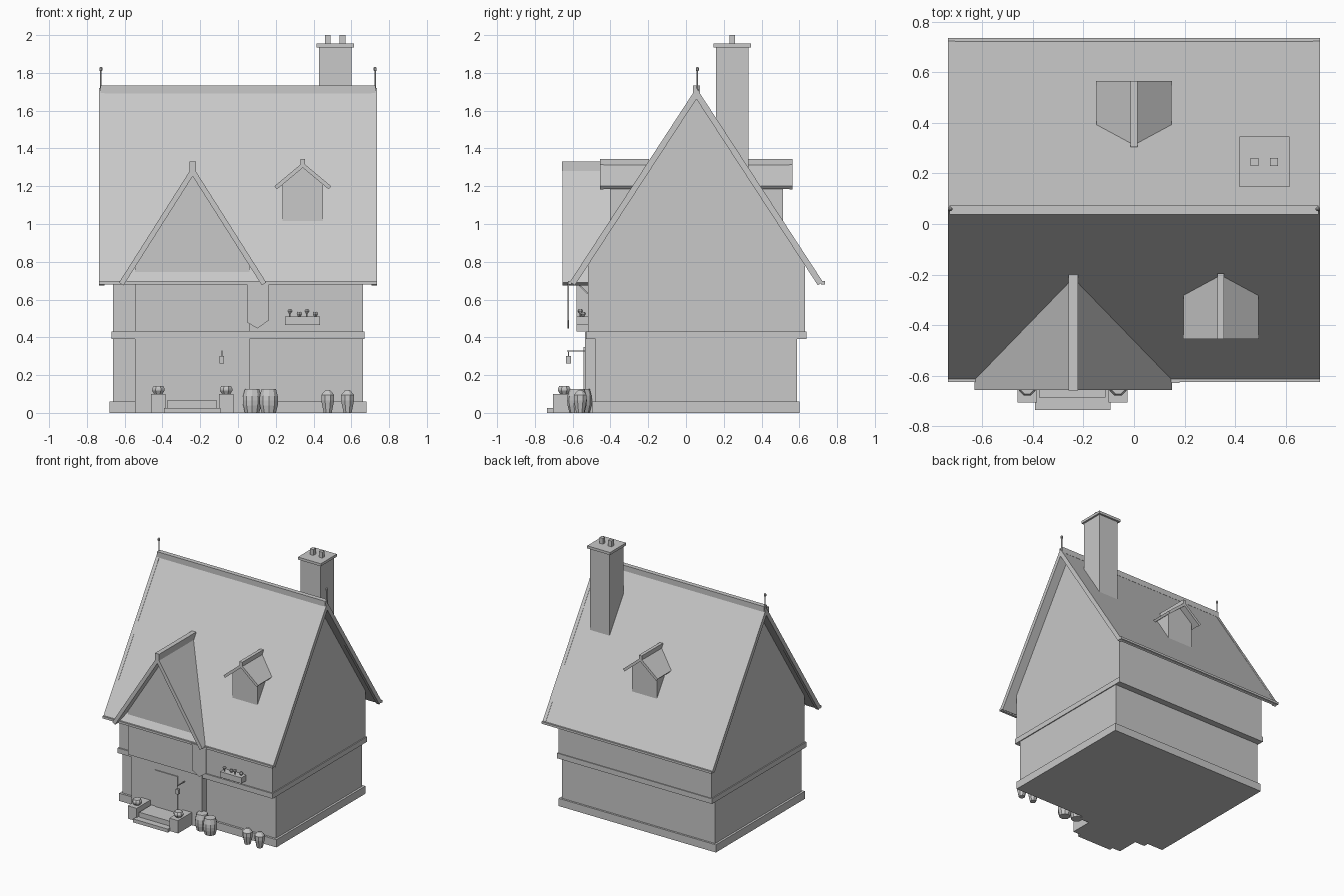
import bpy, bmesh, math
from mathutils import Vector, Matrix

if "Cube" in bpy.data.objects:
    bpy.data.objects.remove(bpy.data.objects["Cube"])

grey = bpy.data.materials.new("light_grey")
grey.diffuse_color = (0.58, 0.58, 0.58, 1)
grey.use_nodes = True
grey.node_tree.nodes["Principled BSDF"].inputs["Base Color"].default_value = grey.diffuse_color


def finish(name, bm):
    bmesh.ops.recalc_face_normals(bm, faces=bm.faces)
    me = bpy.data.meshes.new(name)
    bm.to_mesh(me)
    bm.free()
    me.materials.append(grey)
    ob = bpy.data.objects.new(name, me)
    bpy.context.collection.objects.link(ob)
    return ob


def box(name, x0, x1, y0, y1, z0, z1):
    bm = bmesh.new()
    size = Matrix.Diagonal((x1 - x0, y1 - y0, z1 - z0, 1))
    mid = Matrix.Translation(((x0 + x1) / 2, (y0 + y1) / 2, (z0 + z1) / 2))
    bmesh.ops.create_cube(bm, size=1, matrix=mid @ size)
    return finish(name, bm)


def prism(name, pts, axis, a, b):
    """Extrude a profile of (horizontal, z) points along x or y from a to b."""
    bm = bmesh.new()
    place = (lambda u, z: (a, u, z)) if axis == "x" else (lambda u, z: (u, a, z))
    face = bm.faces.new([bm.verts.new(place(u, z)) for u, z in pts])
    ext = bmesh.ops.extrude_face_region(bm, geom=[face])
    move = Vector((b - a, 0, 0)) if axis == "x" else Vector((0, b - a, 0))
    bmesh.ops.translate(bm, vec=move, verts=[v for v in ext["geom"] if isinstance(v, bmesh.types.BMVert)])
    return finish(name, bm)


def lathe(name, x, y, profile, sides=8):
    """Stack rings of (radius, z) into a closed turned shape."""
    bm = bmesh.new()
    rings = []
    for r, z in profile:
        rings.append([bm.verts.new((x + r * math.cos(math.tau * (i + .5) / sides),
                                    y + r * math.sin(math.tau * (i + .5) / sides), z))
                      for i in range(sides)])
    for lo, hi in zip(rings, rings[1:]):
        for i in range(sides):
            j = (i + 1) % sides
            bm.faces.new((lo[i], lo[j], hi[j], hi[i]))
    bm.faces.new(rings[0])
    bm.faces.new(rings[-1])
    return finish(name, bm)


def chevron(c, half, z_eave, z_top, t):
    """Pitched roof section with thickness t, cut square at the eaves."""
    rise = z_top - z_eave
    length = math.hypot(half, rise)
    nx, nz = rise / length * t, half / length * t
    drop = t * length / half
    return [(c - half, z_eave), (c, z_top), (c + half, z_eave),
            (c + half - nx, z_eave - nz), (c, z_top - drop), (c - half + nx, z_eave - nz)]


def gable(c, w0, w1, z_base, half, z_eave, z_top, drop):
    """Wall section that fits beneath a pitched roof."""
    def under(u):
        return z_top - drop - abs(u - c) * (z_top - z_eave) / half
    return [(w0, z_base), (w1, z_base), (w1, under(w1)), (c, z_top - drop), (w0, under(w0))]


# Main walls
RY = 0.055
box("foundation", -.68, .68, -.497, .602, 0, .06)
box("lower_wall", -.663, .663, -.48, .587, .05, .40)
box("floor_band", -.67, .67, -.53, .637, .39, .43)
prism("upper_wall", gable(RY, -.52, .63, .42, .668, .695, 1.715, .045), "x", -.662, .662)

# Main roof, with verge and eave trim
prism("main_roof", chevron(RY, .668, .695, 1.715, .026), "x", -.733, .733)
for s in (-1, 1):
    prism("verge_board", chevron(RY, .67, .693, 1.72, .032), "x", s * .708, s * .735)
    y = RY + s * .67
    box("eave_board", -.735, .735, y - .01, y + .01, .68, .697)
    lathe("finial", s * .726, RY + .005,
          [(.007, 1.68), (.005, 1.72), (.004, 1.81), (.009, 1.812), (.009, 1.826), (.004, 1.832)])
box("ridge_cap", -.728, .728, RY - .018, RY + .018, 1.69, 1.733)

# Front bay with its own gable
box("lower_bay", -.545, .062, -.535, -.40, 0, .43)
prism("bay_wall", gable(-.24, -.545, .062, .43, .39, .69, 1.305, .045), "y", -.58, -.22)
prism("bay_roof", chevron(-.24, .39, .69, 1.305, .028), "y", -.655, -.21)
box("bay_ridge_cap", -.258, -.222, -.657, -.20, 1.28, 1.33)

# Dormers, one on each slope
for name, cx, s in (("front_dormer", .343, -1), ("back_dormer", 0, 1)):
    y = lambda d: RY + s * d
    prism(name + "_wall", gable(cx, cx - .107, cx + .107, .97, .148, 1.20, 1.322, .02), "y", y(.458), y(.25))
    prism(name + "_roof", chevron(cx, .148, 1.20, 1.322, .018), "y", y(.503), y(.245))
    prism(name + "_trim", chevron(cx, .15, 1.20, 1.325, .021), "y", y(.51), y(.493))
    box(name + "_ridge_cap", cx - .013, cx + .013, min(y(.51), y(.25)), max(y(.51), y(.25)), 1.305, 1.345)

# Chimney
box("chimney", .43, .60, .16, .33, 1.15, 1.94)
box("chimney_cap", .416, .614, .146, .345, 1.935, 1.955)
for x in (.476, .553):
    box("chimney_pot", x - .015, x + .015, .23, .26, 1.95, 2.0)

# Door, steps and posts
box("door", -.34, -.145, -.542, -.53, .06, .35)
box("lower_step", -.392, -.093, -.735, -.53, 0, .027)
box("upper_step", -.375, -.112, -.685, -.53, .02, .065)
for x in (-.422, -.063):
    box("step_block", x - .038, x + .038, -.705, -.53, 0, .10)
    lathe("block_planter", x, -.645, [(.024, .10), (.036, .118), (.036, .128), (.028, .142)])

# Wall lantern
box("lantern", -.097, -.073, -.634, -.61, .262, .30)
box("lantern_hanger", -.087, -.083, -.624, -.62, .30, .33)
box("lantern_arm", -.088, -.082, -.63, -.53, .324, .33)

# Banner hanging from a bracket
box("banner_rod", .035, .18, -.628, -.618, .682, .692)
box("banner_arm", .10, .11, -.625, -.51, .682, .692)
prism("banner_brace", [(-.58, .685), (-.57, .685), (-.52, .638), (-.52, .628)], "x", .10, .11)
prism("banner", [(.047, .688), (.163, .688), (.163, .49), (.103, .447), (.047, .48)], "y", -.627, -.619)

# Window box with flowers
box("window_box", .25, .435, -.58, -.515, .465, .51)
for i, x in enumerate((.275, .325, .365, .41)):
    y = -.56 + .015 * (i % 2)
    top = .545 if i % 2 == 0 else .53
    lathe("flower_stem", x, y, [(.004, .50), (.004, top - .01)], 5)
    lathe("flower", x, y, [(.006, top - .02), (.015, top - .006), (.010, top + .004)], 6)

# Barrels and garden urns
for x, y in ((.075, -.55), (.163, -.577)):
    lathe("barrel", x, y, [(.040, 0), (.050, .04), (.052, .065), (.050, .09), (.040, .127)], 10)
for x in (.475, .58):
    lathe("garden_urn", x, -.56,
          [(.023, 0), (.026, .015), (.037, .065), (.037, .095), (.028, .105), (.012, .122)])
